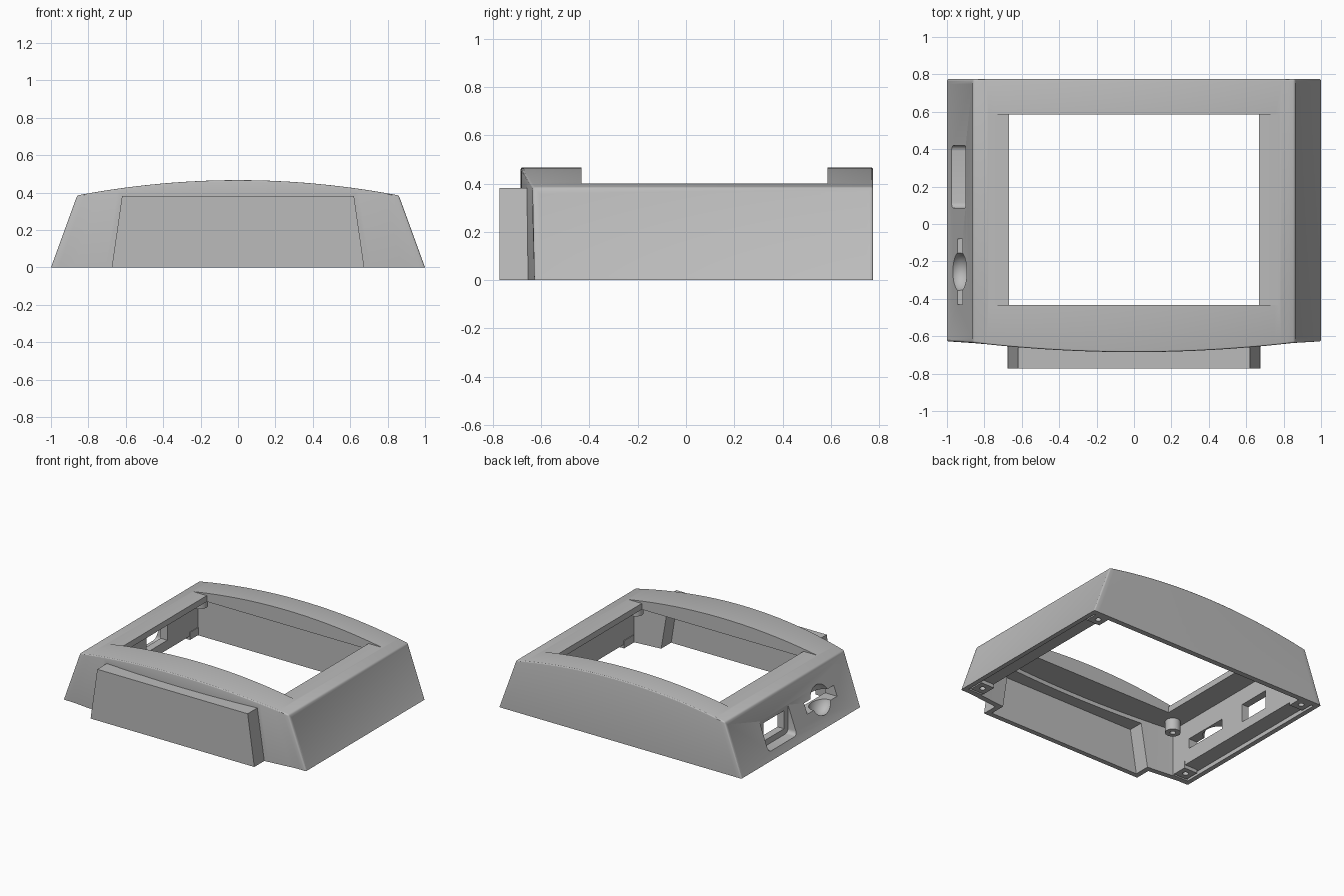
import bpy
import bmesh
from mathutils import Matrix, Vector

cube = bpy.data.objects.get("Cube")
if cube:
    bpy.data.objects.remove(cube, do_unlink=True)

grey = bpy.data.materials.new("plain grey")
grey.use_nodes = True
grey.diffuse_color = (0.5, 0.5, 0.5, 1)
grey.node_tree.nodes["Principled BSDF"].inputs["Base Color"].default_value = (0.5, 0.5, 0.5, 1)


def finish(name, bm):
    bmesh.ops.recalc_face_normals(bm, faces=bm.faces)
    mesh = bpy.data.meshes.new(name)
    bm.to_mesh(mesh)
    bm.free()
    mesh.materials.append(grey)
    obj = bpy.data.objects.new(name, mesh)
    bpy.context.collection.objects.link(obj)
    return obj


def box(name, lo, hi, rounding=0):
    """Box between two corners, optionally rounding its edges along x."""
    lo, hi = Vector(lo), Vector(hi)
    bm = bmesh.new()
    bmesh.ops.create_cube(bm, size=1)
    bmesh.ops.scale(bm, vec=hi - lo, verts=bm.verts)
    bmesh.ops.translate(bm, vec=(lo + hi) / 2, verts=bm.verts)
    if rounding:
        edges = [e for e in bm.edges if abs(e.verts[0].co.x - e.verts[1].co.x) > 0.01]
        bmesh.ops.bevel(bm, geom=edges, offset=rounding, segments=5, affect='EDGES', profile=0.5)
    return finish(name, bm)


def cylinder(name, x, y, z0, z1, radius):
    bm = bmesh.new()
    bmesh.ops.create_cone(bm, cap_ends=True, segments=32, radius1=radius, radius2=radius,
                          depth=z1 - z0, matrix=Matrix.Translation((x, y, (z0 + z1) / 2)))
    return finish(name, bm)


def tapered_block(name, bottom, top, y0, y1, z0, z1):
    """Block with a trapezoid front, given by its bottom and top half widths."""
    bm = bmesh.new()
    verts = [bm.verts.new((x, y0, z)) for x, z in
             ((-bottom, z0), (bottom, z0), (top, z1), (-top, z1))]
    face = bm.faces.new(verts)
    new = bmesh.ops.extrude_face_region(bm, geom=[face])["geom"]
    bmesh.ops.translate(bm, vec=(0, y1 - y0, 0),
                        verts=[v for v in new if isinstance(v, bmesh.types.BMVert)])
    return finish(name, bm)


def arch(x):
    return 0.467 - 0.082 * (x / 0.86) ** 2


def front(x):
    return min(-0.628, -0.685 + 0.055 * (x / 0.9) ** 2)


def bowed_block(bottom, top, z0, height, inset, back, columns=48):
    """Closed block with a bowed front and a top that follows a height rule."""
    bm = bmesh.new()
    rings = []
    for i in range(columns + 1):
        t = 2 * i / columns - 1
        xb, xt = t * bottom, t * top
        rings.append([bm.verts.new(p) for p in (
            (xb, front(xb) + inset, z0), (xt, front(xt) + inset, height(xt)),
            (xt, back, height(xt)), (xb, back, z0))])
    for a, b in zip(rings, rings[1:]):
        for k in range(4):
            bm.faces.new((a[k], a[(k + 1) % 4], b[(k + 1) % 4], b[k]))
    bm.faces.new(rings[0])
    bm.faces.new(rings[-1])
    bmesh.ops.recalc_face_normals(bm, faces=bm.faces)
    return bm


def combine(target, tool, operation):
    mod = target.modifiers.new(operation.lower(), 'BOOLEAN')
    mod.object = tool
    mod.operation = operation
    mod.solver = 'EXACT'
    bpy.context.view_layer.objects.active = target
    bpy.ops.object.modifier_apply(modifier=mod.name)
    bpy.data.objects.remove(tool, do_unlink=True)


def cut(tool):
    combine(housing, tool, 'DIFFERENCE')


def add(tool):
    combine(housing, tool, 'UNION')


# Outer housing with softened upper edges and shallow side panels
bm = bowed_block(1, 0.86, 0, arch, 0, 0.775)
soft = [e for e in bm.edges if e.calc_face_angle(0) > 0.6
        and max(v.co.z for v in e.verts) > 0.1]
bmesh.ops.bevel(bm, geom=soft, offset=0.01, segments=3, affect='EDGES', profile=0.5)
bm.normal_update()
sides = [f for f in bm.faces if abs(f.normal.x) > 0.85 and f.calc_area() > 0.2]
bmesh.ops.inset_individual(bm, faces=sides, thickness=0.025, depth=-0.004)
housing = finish("housing", bm)

# Front bulge
add(tapered_block("front_bulge", 0.675, 0.62, -0.772, -0.61, 0, 0.382))

# Hollow interior, base ledge and bulge interior
cut(finish("cavity", bowed_block(0.845, 0.845, -0.1, lambda x: 0.355, 0.04, 0.735)))
cut(box("base_ledge", (-0.965, -0.588, -0.1), (0.965, 0.735, 0.03)))
cut(tapered_block("bulge_cavity", 0.645, 0.585, -0.735, -0.5, -0.05, 0.325))

# Flat screen recess and window
cut(box("screen_recess", (-0.95, -0.432, 0.4), (0.95, 0.585, 0.6)))
cut(box("window", (-0.667, -0.432, 0.3), (0.667, 0.585, 0.6)))

# Socket pocket in the right side
cut(box("socket_pocket", (-1.2, 0.085, 0.055), (-0.9, 0.42, 0.275), 0.03))
cut(box("socket_opening", (-1.2, 0.13, 0.1), (-0.8, 0.375, 0.235)))

# Card slot with a finger scoop in the right side
bm = bmesh.new()
bmesh.ops.create_uvsphere(bm, u_segments=40, v_segments=24, radius=0.115)
bmesh.ops.scale(bm, vec=(0.7, 0.93, 1), verts=bm.verts)
bmesh.ops.translate(bm, vec=(-0.935, -0.255, 0.18), verts=bm.verts)
cut(finish("finger_scoop", bm))
cut(box("card_slot", (-1.2, -0.43, 0.14), (-0.8, -0.08, 0.215)))

# Corner screw blocks and hanging standoffs, each with a hole
for sx in (-1, 1):
    for y in (-0.525, 0.69):
        x = sx * 0.895
        add(box("screw_block", (x - 0.055, y - 0.055, 0.004), (x + 0.055, y + 0.055, 0.06)))
        cut(cylinder("screw_hole", x, y, -0.05, 0.045, 0.02))
    for y in (-0.51, 0.655):
        x = sx * 0.77
        add(cylinder("standoff", x, y, 0.27, 0.37, 0.052))
        cut(cylinder("standoff_hole", x, y, 0.2, 0.33, 0.02))

bpy.ops.object.select_all(action='DESELECT')
housing.select_set(True)
bpy.context.view_layer.objects.active = housing
bpy.ops.object.shade_smooth_by_angle(angle=0.5)
